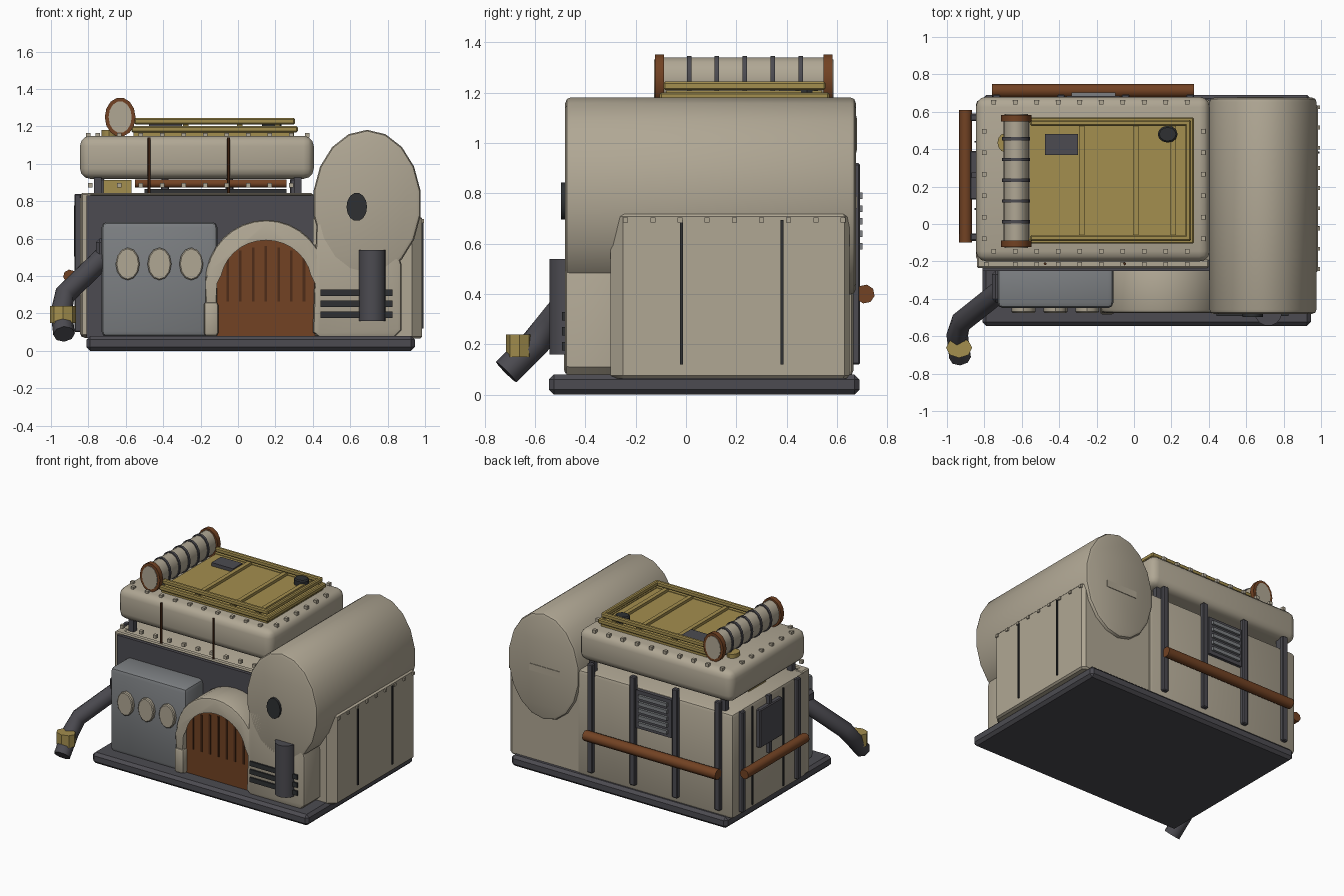
import bpy, bmesh, math
from mathutils import Vector

if "Cube" in bpy.data.objects:
    bpy.data.objects.remove(bpy.data.objects["Cube"])


def material(name, *rgb):
    m = bpy.data.materials.new(name)
    m.diffuse_color = [(c / 255 / 12.92 if c < 11 else ((c / 255 + 0.055) / 1.055) ** 2.4) for c in rgb] + [1]
    m.use_nodes = True
    m.node_tree.nodes["Principled BSDF"].inputs["Base Color"].default_value = m.diffuse_color
    return m


BEIGE = material("warm beige", 176, 167, 148)
DARK = material("dark slate", 76, 75, 81)
GREY = material("machine grey", 124, 127, 130)
BROWN = material("wood brown", 114, 66, 35)
DEEP = material("deep brown", 78, 44, 24)
GOLD = material("mustard", 163, 142, 78)
BLACK = material("near black", 46, 48, 50)


def finish(name, bm, mat, angle=35):
    bmesh.ops.recalc_face_normals(bm, faces=bm.faces)
    me = bpy.data.meshes.new(name)
    bm.to_mesh(me)
    bm.free()
    me.materials.append(mat)
    for p in me.polygons:
        p.use_smooth = True
    me.set_sharp_from_angle(angle=math.radians(angle))
    ob = bpy.data.objects.new(name, me)
    bpy.context.collection.objects.link(ob)
    return ob


def add_box(bm, x0, x1, y0, y1, z0, z1):
    vs = bmesh.ops.create_cube(bm, size=1)["verts"]
    for v in vs:
        v.co = (x0 + (v.co.x + .5) * (x1 - x0), y0 + (v.co.y + .5) * (y1 - y0), z0 + (v.co.z + .5) * (z1 - z0))


def boxes(name, mat, dims, bevel=0, seg=2):
    bm = bmesh.new()
    for d in dims:
        add_box(bm, *d)
    if bevel:
        bmesh.ops.bevel(bm, geom=bm.edges[:], offset=bevel, segments=seg, profile=0.5, affect="EDGES")
    return finish(name, bm, mat)


def prism(name, mat, pts, axis, a, b, bevel=0, seg=2):
    """Extrude a 2D outline along an axis from a to b, rounding its end rims."""
    put = {"x": lambda p, t: (t, p[0], p[1]), "y": lambda p, t: (p[0], t, p[1]), "z": lambda p, t: (p[0], p[1], t)}[axis]
    bm = bmesh.new()
    lo, hi = ([bm.verts.new(put(p, t)) for p in pts] for t in (a, b))
    ends = [bm.faces.new(lo), bm.faces.new(hi)]
    for i in range(len(pts)):
        j = (i + 1) % len(pts)
        bm.faces.new((lo[i], lo[j], hi[j], hi[i]))
    if bevel:
        rim = [e for f in ends for e in f.edges]
        bmesh.ops.bevel(bm, geom=rim, offset=bevel, segments=seg, profile=0.5, affect="EDGES")
    return finish(name, bm, mat)


def oval(cx, cy, rx, ry, n=12, a0=0, a1=360):
    full = a1 - a0 == 360
    return [(cx + rx * math.cos(t), cy + ry * math.sin(t))
            for t in (math.radians(a0 + (a1 - a0) * i / (n if full else n - 1)) for i in range(n))]


def pipe(name, mat, path, r, n=8):
    """Sweep a polygon ring along a path of points."""
    path = [Vector(p) for p in path]
    bm = bmesh.new()
    rings = []
    for i, p in enumerate(path):
        d = (path[min(i + 1, len(path) - 1)] - path[max(i - 1, 0)]).normalized()
        u = d.cross(Vector((0.3, -0.2, 1)) if abs(d.z) < 0.9 else Vector((1, 0, 0))).normalized()
        w = d.cross(u)
        rings.append([bm.verts.new(p + r * (math.cos(t) * u + math.sin(t) * w))
                      for t in (2 * math.pi * (k + .5) / n for k in range(n))])
    for A, B in zip(rings, rings[1:]):
        for k in range(n):
            bm.faces.new((A[k], A[(k + 1) % n], B[(k + 1) % n], B[k]))
    bm.faces.new(rings[0])
    bm.faces.new(rings[-1])
    return finish(name, bm, mat, 46)


def studs(name, mat, centres, h=0.012):
    boxes(name, mat, [(x - h, x + h, y - h, y + h, z - h, z + h) for x, y, z in centres])


# Base plinth and main cabin
boxes("base", DARK, [(-.81, .945, -.545, .69, 0, .08)], .02, 1)
boxes("cabin", BEIGE, [(-.845, .42, -.2, .665, .07, .84)], .025)
boxes("cabin_front", DARK, [(-.81, .42, -.25, -.18, .07, .83)])
boxes("cabin_corner_trim", BEIGE, [(-.84, -.78, -.235, -.15, .08, .845), (-.81, .4, -.235, -.19, .83, .845)], .008, 1)

# Raised roof on short posts, with goods stored in the gap
boxes("roof_slab", BEIGE, [(-.845, .405, -.2, .68, .92, 1.15)], .055, 3)
boxes("roof_posts", DARK, [(x - .02, x + .02, y - .02, y + .02, .83, .94) for x in (-.75, .32) for y in (-.15, .62)])
boxes("stored_crate", GOLD, [(-.72, -.57, .1, .3, .84, .915)])
pipe("stored_pole", BROWN, [(-.55, .2, .895), (.26, .2, .895)], .022)
boxes("stored_plank", BLACK, [(-.5, .26, .15, .4, .84, .865)])

# Bolts around the roof and ledge
xs = [-.75 + .115 * i for i in range(10)]
ys = [-.08 + .115 * i for i in range(6)]
studs("roof_bolts", BEIGE, [(x, y, 1.152) for x in xs for y in (-.145, .65)]
      + [(x, y, 1.152) for x in (-.8, .37) for y in ys])
studs("ledge_bolts", BEIGE, [(x, -.215, .885) for x in [-.79] + xs[1:]])
for x in (-.475, -.05):
    pipe("roof_strap", DEEP, [(x, -.212, .84), (x, -.212, 1.14)], .008, 6)

# Roof hatch: panel, doubled rail frame, ribs and fittings
boxes("hatch_panel", GOLD, [(-.56, .3, -.09, .56, 1.14, 1.19)])
for z, i in ((1.185, 0), (1.228, .015)):
    x0, x1, y0, y1 = -.57 + i, .32 - i, -.105 + i, .57 - i
    boxes("hatch_rail", GOLD, [(x0, x1, y0, y0 + .03, z - .017, z + .017), (x0, x1, y1 - .03, y1, z - .017, z + .017),
                               (x1 - .03, x1, y0, y1, z - .017, z + .017)], .007, 1)
boxes("hatch_ribs", GOLD, [(x - .015, x + .015, -.08, .54, 1.18, 1.21) for x in (-.28, .01, .21)])
boxes("hatch_plate", DARK, [(-.475, -.3, .37, .48, 1.18, 1.215)])
prism("hatch_cap", BLACK, oval(.18, .48, .053, .045), "z", 1.18, 1.235, .008, 1)

# Rolled canvas with end caps and bands
prism("roll", BEIGE, oval(-.63, 1.25, .068, .092, 14), "y", -.1, .56)
for y in (-.105, .565):
    prism("roll_cap", BROWN, oval(-.63, 1.25, .082, .105, 14), "y", y - .018, y + .018)
    s = -.004 if y < 0 else .004
    prism("roll_end", BEIGE, oval(-.63, 1.25, .062, .085, 14), "y", y + s * 4, y + s * 5.5)
for i in range(5):
    prism("roll_band", DARK, oval(-.63, 1.25, .075, .099, 14), "y", .003 + .111 * i, .021 + .111 * i)
prism("roll_latch", GOLD, oval(-.69, .435, .04, .05), "z", 1.14, 1.18)

# Barrel wing: oval tank, front foot, and side skirt
prism("barrel", BEIGE, oval(.69, .79, .29, .392, 18, 90, 450), "y", -.48, .675, .022)
prism("barrel_foot", BEIGE, [(.4, .1), (.43, .075), (.84, .075), (.875, .11), (.875, .46), (.8, .7), (.42, .7)],
      "y", -.48, -.2, .02)
prism("side_skirt", BEIGE, [(.4, -.3), (.93, -.3), (.985, -.25), (.985, .63), (.96, .65), (.4, .65)], "z", .065, .72, .012, 1)
boxes("skirt_seams", BLACK, [(.98, .992, y - .006, y + .006, .12, .695) for y in (-.017, .382)])
studs("skirt_bolts", BEIGE, [(.985, -.24 + .108 * i, .695) for i in range(9)], .01)
boxes("barrel_back_slot", DARK, [(.55, .8, .67, .679, .74, .79)]).data.materials[0] = BEIGE
prism("porthole", BLACK, oval(.635, .77, .055, .076, 14), "y", -.497, -.47)
boxes("front_vents", BLACK, [(.44, .825, -.492, -.47, z - .017, z + .017) for z in (.193, .252, .311)])
prism("front_canister", DARK, oval(.718, -.47, .074, .075, 14), "z", .16, .54)

# Grey machine with three round dials
boxes("machine", GREY, [(-.73, -.11, -.45, -.2, .075, .69)], .03)
for x in (-.59, -.42, -.25):
    prism("dial", BEIGE, oval(x, .465, .064, .087, 12), "y", -.475, -.44, .006, 1)

# Arched doorway: frame, plank door and grooves
outer = oval(.15, .37, .325, .33, 17, 0, 180)
inner = oval(.15, .36, .262, .25, 17, 180, 0)
prism("door_frame", BEIGE, [(.475, .08)] + outer + [(-.175, .08), (-.112, .08)] + inner + [(.412, .08)],
      "y", -.475, -.24, .018)
boxes("frame_foot", BEIGE, [(-.183, -.105, -.485, -.25, .08, .262)], .018)
prism("door", BROWN, [(.42, .08)] + oval(.15, .36, .27, .255, 17, 0, 180) + [(-.12, .08)], "y", -.44, -.24)
boxes("door_grooves", DEEP, [(x - .007, x + .007, -.447, -.43, .265, .56 - 1.3 * (x - .15) ** 2)
                             for x in [-.055 + .068 * i for i in range(7)]])

# Jointed hose arm with collar
pipe("hose_arm", DARK, [(-.68, -.33, .54), (-.925, -.525, .30), (-.945, -.595, .21), (-.93, -.715, .09)], .058)
prism("hose_collar", GOLD, oval(-.935, -.662, .07, .054, 8), "z", .15, .24)
boxes("arm_mount", DARK, [(-.76, -.68, -.42, -.25, .42, .6)], .02, 1)

# Back wall: uprights, louvre and bumper pole
boxes("back_uprights", DARK, [(x - .022, x + .022, .655, .692, .12, .92) for x in (.3, -.045, -.39, -.735)], .006, 1)
boxes("back_louvre", DARK, [(-.36, -.075, .655, .685, .55, .83)])
boxes("back_slats", GREY, [(-.335, -.1, .68, .702, z - .013, z + .013) for z in (.59, .64, .69, .74, .79)])
pipe("back_bumper", BROWN, [(-.76, .712, .4), (.32, .712, .4)], .038)

# Left wall: uprights, panel and bumper pole
boxes("left_uprights", DARK, [(-.875, -.84, y - .02, y + .02, .1, .84) for y in (-.07, .57)], .006, 1)
boxes("left_panel", DARK, [(-.878, -.84, .13, .39, .5, .78)], .006, 1)
boxes("left_panel_bar", DARK, [(-.87, -.84, .245, .275, .42, .84)])
pipe("left_bumper", BROWN, [(-.9, -.1, .4), (-.9, .61, .4)], .035)
boxes("rear_side_panel", BLACK, [(-.852, -.84, y - .005, y + .005, .1, .82) for y in (.08, .44)])
